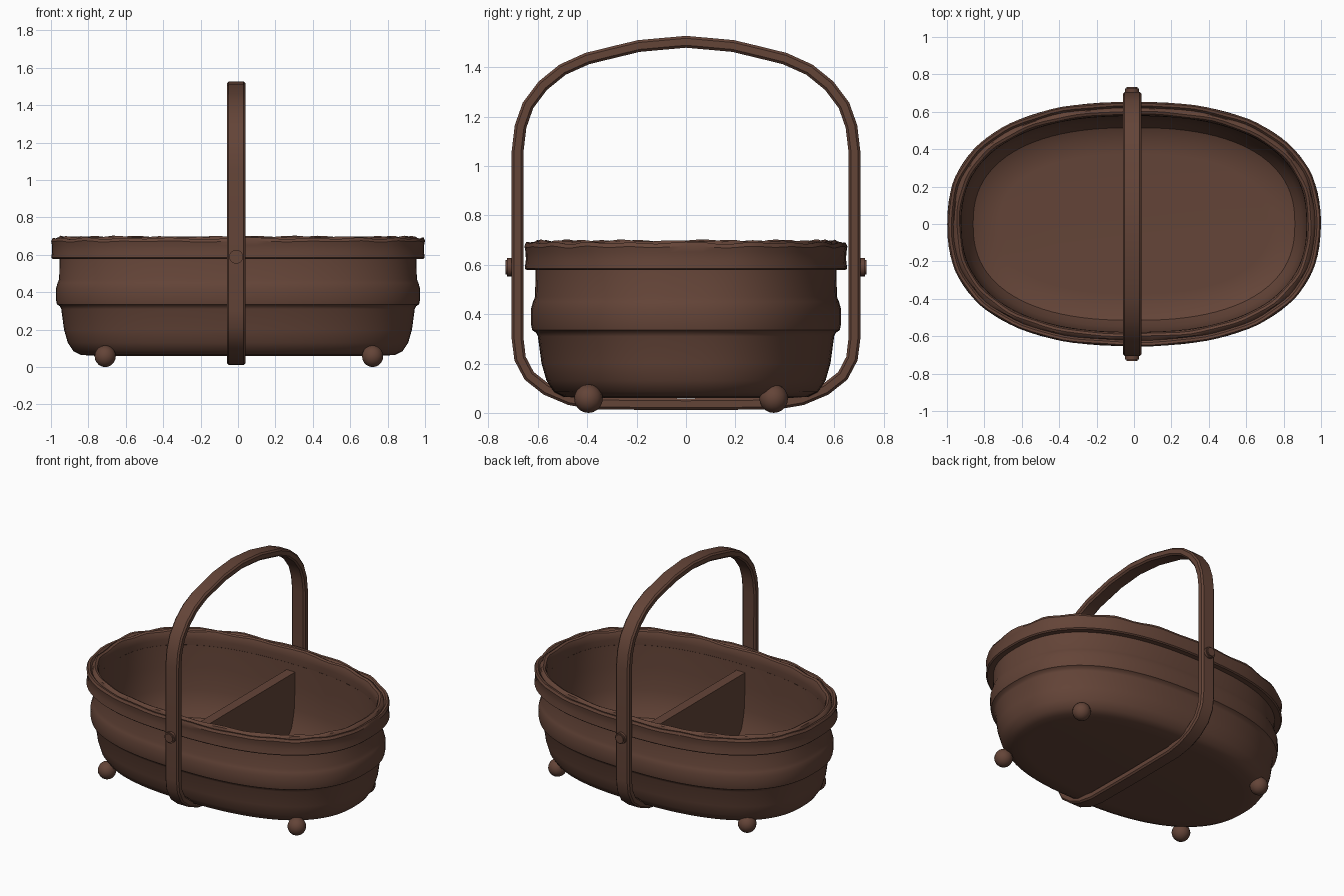
import bpy, bmesh, math
from mathutils import Vector, Matrix

if "Cube" in bpy.data.objects:
    bpy.data.objects.remove(bpy.data.objects["Cube"])

wood = bpy.data.materials.new("brown wicker")
wood.diffuse_color = (0.127, 0.058, 0.039, 1)
wood.use_nodes = True
wood.node_tree.nodes["Principled BSDF"].inputs["Base Color"].default_value = wood.diffuse_color
A, B, N = 0.96, 0.615, 96      # base oval half sizes, segments


def finish(name, bm, angle=35):
    bmesh.ops.recalc_face_normals(bm, faces=bm.faces[:])
    me = bpy.data.meshes.new(name)
    bm.to_mesh(me)
    bm.free()
    ob = bpy.data.objects.new(name, me)
    bpy.context.collection.objects.link(ob)
    me.materials.append(wood)
    bpy.ops.object.select_all(action='DESELECT')
    ob.select_set(True)
    bpy.context.view_layer.objects.active = ob
    bpy.ops.object.shade_smooth_by_angle(angle=math.radians(angle))
    return ob


def oval(a, b, t, n=2.4):
    c, s = math.cos(t), math.sin(t)
    return (a * math.copysign(abs(c) ** (2 / n), c),
            b * math.copysign(abs(s) ** (2 / n), s))


def bridge(bm, r0, r1):
    n = len(r0)
    for i in range(n):
        j = (i + 1) % n
        bm.faces.new((r0[i], r0[j], r1[j], r1[i]))


def oval_loft(name, profile, closed):
    """profile: (offset from base oval, z, wave amount, wave phase)"""
    bm = bmesh.new()
    rings = []
    for off, z, w, ph in profile:
        ring = []
        for i in range(N):
            t = 2 * math.pi * i / N
            k = w * (math.sin(20 * t + ph) + 0.5 * math.sin(13 * t + 2 * ph))
            x, y = oval(A + off + 0.5 * k, B + off + 0.5 * k, t)
            ring.append(bm.verts.new((x, y, z + k)))
        rings.append(ring)
    for r0, r1 in zip(rings, rings[1:]):
        bridge(bm, r0, r1)
    if closed:
        bridge(bm, rings[-1], rings[0])
    else:
        bm.faces.new(rings[0])
        bm.faces.new(rings[-1])
    return finish(name, bm)


# bowl: outside from the base up, over the lip, inside down to the floor
oval_loft("basket_bowl", [(o, z, 0, 0) for o, z in [
    (-0.20, 0.06), (-0.12, 0.065), (-0.08, 0.085), (-0.05, 0.13), (-0.03, 0.20),
    (-0.015, 0.31), (-0.008, 0.325), (0.008, 0.335), (0.013, 0.36), (0.013, 0.42),
    (0.005, 0.45), (-0.004, 0.47), (-0.006, 0.64),
    (-0.035, 0.64), (-0.036, 0.45), (-0.045, 0.30), (-0.065, 0.20),
    (-0.10, 0.135), (-0.16, 0.105), (-0.24, 0.10)]], False)

# rim: band with two wavy strands along the top
oval_loft("rim", [
    (-0.02, 0.58, 0, 0), (0.030, 0.578, 0, 0), (0.038, 0.585, 0, 0), (0.033, 0.62, 0.001, 1),
    (0.034, 0.65, 0.002, 1), (0.038, 0.672, 0.003, 1), (0.030, 0.688, 0.004, 1),
    (0.016, 0.686, 0.004, 1), (0.006, 0.674, 0.003, 1), (-0.002, 0.690, 0.004, 3),
    (-0.014, 0.697, 0.004, 3), (-0.028, 0.690, 0.004, 3), (-0.036, 0.672, 0.003, 3),
    (-0.038, 0.64, 0, 0), (-0.036, 0.60, 0, 0)], True)

# handle: flat strap swept round the whole basket in the y-z plane
half = [(0, 1.503), (0.19, 1.486), (0.29, 1.462), (0.40, 1.435), (0.50, 1.390), (0.58, 1.325),
        (0.64, 1.245), (0.67, 1.16), (0.682, 1.06), (0.682, 0.60), (0.682, 0.30),
        (0.672, 0.22), (0.635, 0.15), (0.565, 0.095), (0.47, 0.055), (0.37, 0.038), (0, 0.035)]
path = half + [(-y, z) for y, z in half[-2:0:-1]]
section = [(0.050, -0.014), (0.050, 0.014), (0.040, 0.024), (-0.040, 0.024),
           (-0.050, 0.014), (-0.050, -0.014), (-0.040, -0.024), (0.040, -0.024)]
bm = bmesh.new()
rings = []
for i, (y, z) in enumerate(path):
    p, q = path[i - 1], path[(i + 1) % len(path)]
    d = Vector((q[0] - p[0], q[1] - p[1])).normalized()
    rings.append([bm.verts.new((u - 0.01, y - d.y * v, z + d.x * v)) for u, v in section])
for i in range(len(rings)):
    bridge(bm, rings[i - 1], rings[i])
finish("handle", bm, 40)

# divider wall following the inside of the bowl
side = [(0.59, 0.55), (0.585, 0.40), (0.57, 0.28), (0.54, 0.18), (0.49, 0.12), (0.40, 0.09)]
outline = side + [(-y, z) for y, z in reversed(side)]
bm = bmesh.new()
r0, r1 = ([bm.verts.new((x, y, z)) for y, z in outline] for x in (-0.04, 0.025))
bridge(bm, r0, r1)
bm.faces.new(r0)
bm.faces.new(r1)
finish("divider", bm)

# rivets and ball feet
for s, label in ((-1, "front"), (1, "back")):
    bm = bmesh.new()
    bmesh.ops.create_cone(bm, cap_ends=True, segments=20, radius1=0.037, radius2=0.037, depth=0.06,
                          matrix=Matrix.Translation((-0.01, s * 0.702, 0.59)) @ Matrix.Rotation(math.pi / 2, 4, 'X'))
    bmesh.ops.bevel(bm, geom=[e for e in bm.edges if abs(e.verts[0].co.y - e.verts[1].co.y) < 0.01],
                    offset=0.008, segments=2, affect='EDGES')
    finish(label + "_rivet", bm)
    for x, side_name in ((-0.71, "left"), (0.72, "right")):
        bm = bmesh.new()
        bmesh.ops.create_uvsphere(bm, u_segments=14, v_segments=10, radius=0.058,
                                  matrix=Matrix.Translation((x, s * 0.375 - 0.02, 0.058)))
        finish(label + "_" + side_name + "_foot", bm)
